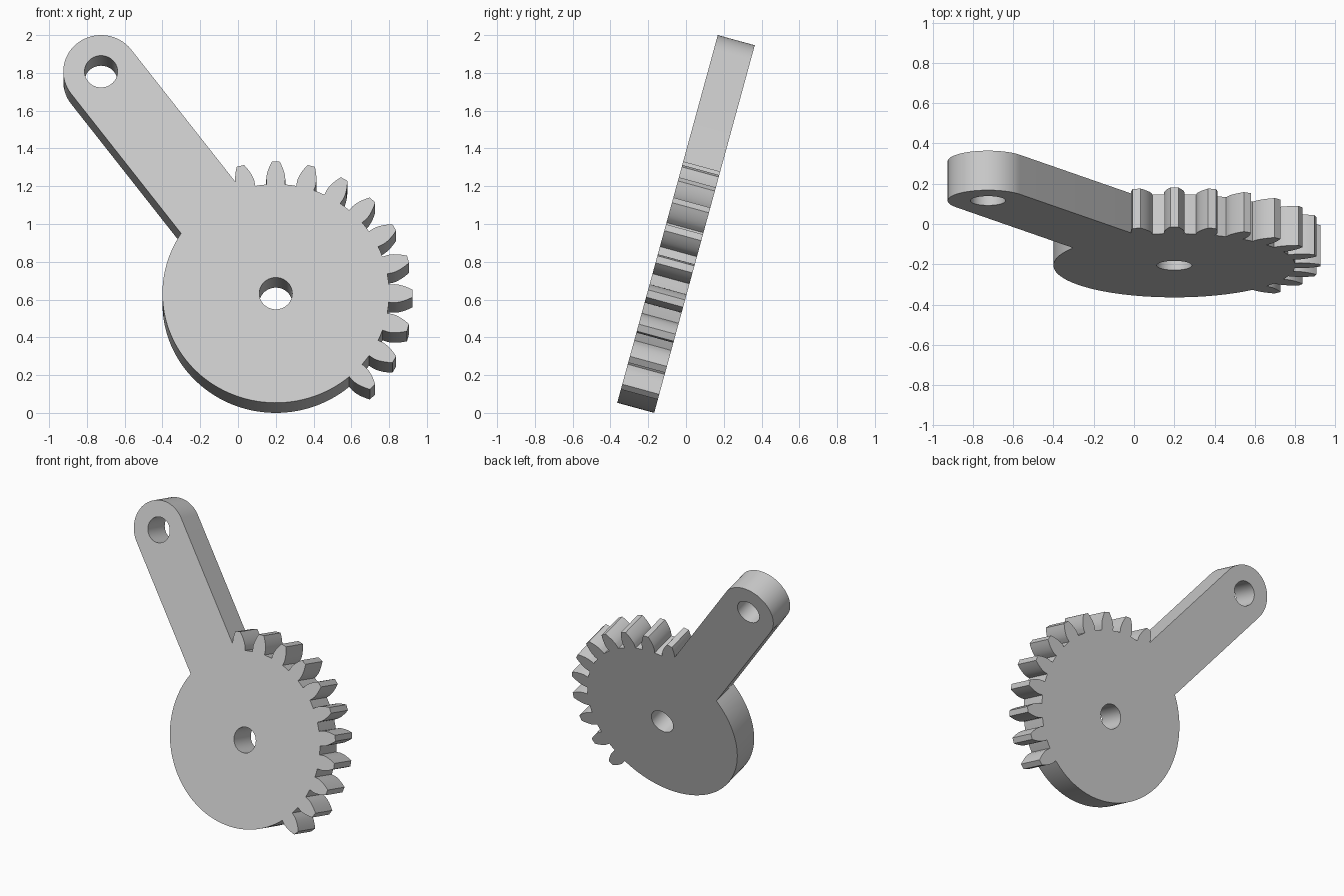
import bpy
from math import sin, cos, tan, acos, asin, atan2, hypot, radians, pi
from mathutils import Vector

cube = bpy.data.objects.get("Cube")
if cube:
    bpy.data.objects.remove(cube, do_unlink=True)

# Main sizes, in the plane of the plate with the hub at the origin
ROOT, TIP, TEETH = 0.6, 0.725, 24
MODULE = TIP / (TEETH / 2 + 1)
PITCH = MODULE * TEETH / 2
PRESSURE = radians(20)
BASE = PITCH * cos(PRESSURE)
THICK, TILT = 0.203, radians(15.3)
ARM_END, ARM_R, HOLE_R = Vector((-0.925, 1.218)), 0.2, 0.0875
ARM_ANGLE = atan2(ARM_END.y, ARM_END.x)


def polar(r, a, c=(0, 0)):
    return (c[0] + r * cos(a), c[1] + r * sin(a))


def arc(r, start, end, steps, c=(0, 0)):
    return [polar(r, start + (end - start) * i / steps, c) for i in range(steps + 1)]


def half_angle(r):
    # Half the angular width of an involute tooth at radius r
    a = acos(min(1, BASE / r))
    return pi / (2 * TEETH) + (tan(PRESSURE) - PRESSURE) - (tan(a) - a)


# Outline: plain rim, then the toothed sector, then the arm
radii = [ROOT] + [BASE + (TIP - BASE) * i / 6 for i in range(7)]
first, last = radians(-45), radians(105)
spread = asin(ARM_R / ROOT)
outline = arc(ROOT, ARM_ANGLE + spread, first + 2 * pi - half_angle(ROOT), 56)[:-1]
for k in range(11):
    mid = first + k * 2 * pi / TEETH
    outline += [polar(r, mid - half_angle(r)) for r in radii]
    # The final flank runs into the side of the arm
    falling = [r for r in reversed(radii) if k < 10 or r > 0.64]
    outline += [polar(r, mid + half_angle(r)) for r in falling]
    if k < 10:
        outline.append(polar(ROOT, mid + pi / TEETH))
outline.append(polar(0.637, ARM_ANGLE - asin(ARM_R / 0.637)))
outline += arc(ARM_R, ARM_ANGLE - pi / 2, ARM_ANGLE + pi / 2, 32, ARM_END)

# Filled profile with hub and arm holes, extruded to the plate thickness
curve = bpy.data.curves.new("gear_lever", "CURVE")
curve.dimensions = "2D"
curve.fill_mode = "BOTH"
curve.extrude = THICK / 2
for loop in (outline, arc(HOLE_R, 0, 2 * pi, 40)[:-1],
             arc(HOLE_R, 0, 2 * pi, 40, ARM_END)[:-1]):
    spline = curve.splines.new("POLY")
    spline.points.add(len(loop) - 1)
    for point, (x, y) in zip(spline.points, loop):
        point.co = (x, y, 0, 1)
    spline.use_cyclic_u = True

lever = bpy.data.objects.new("gear_lever", curve)
bpy.context.collection.objects.link(lever)
lever.location = (0.2, -0.108, 0.6056)
lever.rotation_euler.x = pi / 2 - TILT

# Plain grey material
grey = bpy.data.materials.new("grey")
grey.use_nodes = True
grey.diffuse_color = (0.6, 0.6, 0.6, 1)
grey.node_tree.nodes["Principled BSDF"].inputs["Base Color"].default_value = (0.6, 0.6, 0.6, 1)
curve.materials.append(grey)

# Turn into a mesh, smooth on the round sides and sharp at the edges
bpy.ops.object.select_all(action="DESELECT")
lever.select_set(True)
bpy.context.view_layer.objects.active = lever
bpy.ops.object.convert(target="MESH")
bpy.ops.object.shade_smooth_by_angle(angle=radians(30))
